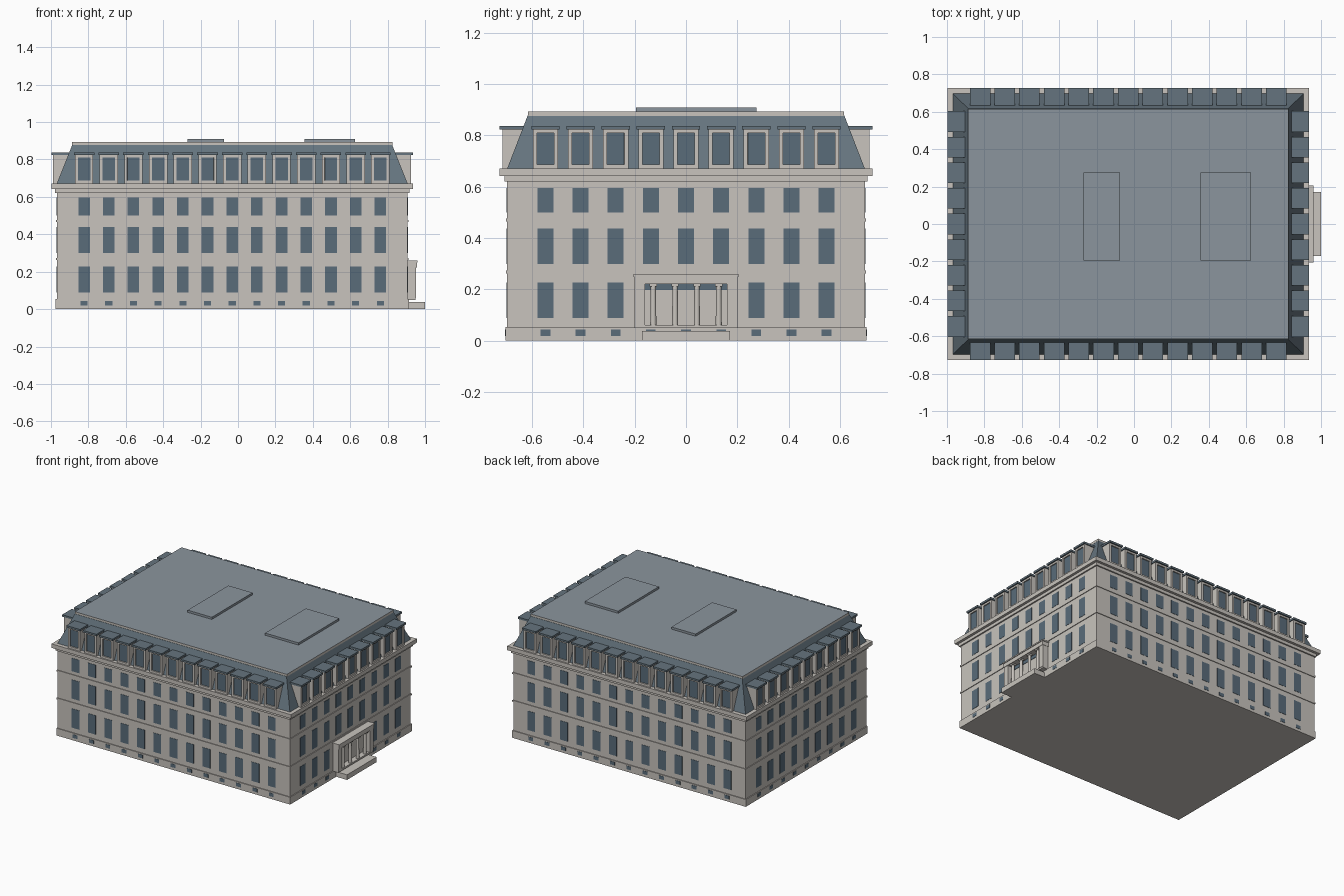
import bpy, bmesh, math
from mathutils import Matrix, Vector

if "Cube" in bpy.data.objects:
    bpy.data.objects.remove(bpy.data.objects["Cube"])

CX = -0.031                 # middle of the building, the porch adds length on +x
HX, HY = 0.938, 0.697       # wall half sizes


def material(name, rgb):
    m = bpy.data.materials.new(name)
    m.use_nodes = True
    m.diffuse_color = (*rgb, 1)
    m.node_tree.nodes["Principled BSDF"].inputs["Base Color"].default_value = (*rgb, 1)
    return m


STONE = material("pale stone", (0.58, 0.55, 0.51))
GLASS = material("blue glass", (0.10, 0.15, 0.195))
SLATE = material("blue slate", (0.13, 0.175, 0.21))
ROOF = material("grey roof", (0.26, 0.30, 0.34))


def add_box(bm, lo, hi, mat=Matrix(), index=0):
    """Box between two corners, moved by a matrix; returns its faces."""
    lo, hi = Vector(lo), Vector(hi)
    scale = Matrix.Diagonal((*(hi - lo), 1))
    verts = bmesh.ops.create_cube(bm, size=1, matrix=Matrix.Translation((lo + hi) / 2) @ scale)["verts"]
    faces = list({f for v in verts for f in v.link_faces})
    bmesh.ops.transform(bm, matrix=mat, verts=verts)
    for f in faces:
        f.material_index = index
    return faces


def finish(name, bm, *mats):
    bm.normal_update()
    me = bpy.data.meshes.new(name)
    bm.to_mesh(me)
    bm.free()
    for m in mats:
        me.materials.append(m)
    ob = bpy.data.objects.new(name, me)
    bpy.context.collection.objects.link(ob)
    return ob


def box(name, lo, hi, mat):
    bm = bmesh.new()
    add_box(bm, lo, hi)
    return finish(name, bm, mat)


def layer(name, grow, z0, z1, mat):
    """Storey-wide slab reaching past the walls by grow."""
    return box(name, (CX - HX - grow, -HY - grow, z0), (CX + HX + grow, HY + grow, z1), mat)


# Masonry layers
layer("plinth", 0.006, 0, 0.053, STONE)
layer("walls", 0, 0.04, 0.66, STONE)
layer("lower_string_course", 0.005, 0.263, 0.274, STONE)
layer("upper_string_course", 0.005, 0.465, 0.477, STONE)
layer("frieze", 0.010, 0.62, 0.642, STONE)
layer("cornice", 0.029, 0.642, 0.671, STONE)

# Mansard roof with a stone rim and a flat top
mansard = layer("mansard_roof", 0, 0.671, 0.878, SLATE)
for v in mansard.data.vertices:
    if v.co.z > 0.8:
        v.co.x = CX + (v.co.x - CX) * (HX - 0.083) / HX
        v.co.y *= (HY - 0.08) / HY
cap = layer("roof_cap", -0.082, 0.876, 0.893, STONE)
cap.data.materials.append(ROOF)
for p in cap.data.polygons:
    p.material_index = int(p.normal.z > 0.5)
box("small_roof_hatch", (-0.27, -0.195, 0.89), (-0.075, 0.275, 0.909), ROOF)
box("large_roof_hatch", (0.355, -0.195, 0.89), (0.625, 0.275, 0.909), ROOF)

# Four facades: name, turn, wall distance, bays, bay spacing
FACADES = [("front", 0, HY, 13, 0.132), ("right", 90, HX, 9, 0.137),
           ("back", 180, HY, 13, 0.132), ("left", 270, HX, 9, 0.137)]
ROWS = [(0.088, 0.227), (0.30, 0.438), (0.50, 0.596)]

for side, turn, d, bays, step in FACADES:
    mat = Matrix.Translation((CX, 0, 0)) @ Matrix.Rotation(math.radians(turn), 4, "Z")
    windows, dormers, roofs = bmesh.new(), bmesh.new(), bmesh.new()
    for i in range(bays):
        u = (i - (bays - 1) / 2) * step
        # Wall windows, leaving the entrance bays free
        for r, (z0, z1) in enumerate(ROWS):
            if side == "right" and r == 0 and abs(u) < 0.2:
                continue
            add_box(windows, (u - 0.031, -d - 0.002, z0), (u + 0.031, -d + 0.004, z1), mat)
        add_box(windows, (u - 0.019, -d - 0.008, 0.019), (u + 0.019, -d, 0.044), mat)
        # Dormer with its glazing sunk into the front
        faces = add_box(dormers, (u - 0.049, -d - 0.019, 0.671), (u + 0.049, -d + 0.07, 0.826), mat)
        dormers.normal_update()
        out = mat.to_3x3() @ Vector((0, -1, 0))
        pane = max(faces, key=lambda f: f.normal.dot(out))
        bmesh.ops.inset_region(dormers, faces=[pane], thickness=0.022, depth=0)
        sunk = bmesh.ops.inset_region(dormers, faces=[pane], thickness=0.0005, depth=-0.008)
        pane.material_index = 1
        add_box(roofs, (u - 0.055, -d - 0.029, 0.823), (u + 0.055, -d + 0.066, 0.837), mat)
    finish(side + "_windows", windows, GLASS)
    finish(side + "_dormers", dormers, STONE, GLASS)
    finish(side + "_dormer_roofs", roofs, SLATE)

# Entrance porch
WALL = CX + HX
box("entrance_step", (WALL - 0.01, -0.171, 0), (1.0, 0.171, 0.037), STONE)
box("porch_floor", (WALL - 0.01, -0.2, 0.05), (0.95, 0.2, 0.062), STONE)
box("porch_entablature", (WALL - 0.01, -0.202, 0.222), (0.956, 0.202, 0.25), STONE)
box("porch_top", (WALL - 0.01, -0.206, 0.25), (0.961, 0.206, 0.259), STONE)
for name, s in (("left", 1), ("right", -1)):
    y0, y1 = sorted((s * 0.16, s * 0.2))
    box("porch_pier_" + name, (WALL - 0.01, y0, 0.06), (0.953, y1, 0.224), STONE)
box("entrance_transom", (WALL - 0.005, -0.16, 0.198), (WALL + 0.003, 0.16, 0.222), GLASS)

columns = bmesh.new()
for i in range(4):
    y = (i - 1.5) * 0.085
    bmesh.ops.create_cone(columns, cap_ends=True, segments=16, radius1=0.012, radius2=0.010, depth=0.164,
                          matrix=Matrix.Translation((0.936, y, 0.142)))
    add_box(columns, (0.922, y - 0.014, 0.212), (0.95, y + 0.014, 0.224))
cols = finish("porch_columns", columns, STONE)
bpy.context.view_layer.objects.active = cols
cols.select_set(True)
bpy.ops.object.shade_smooth_by_angle()
